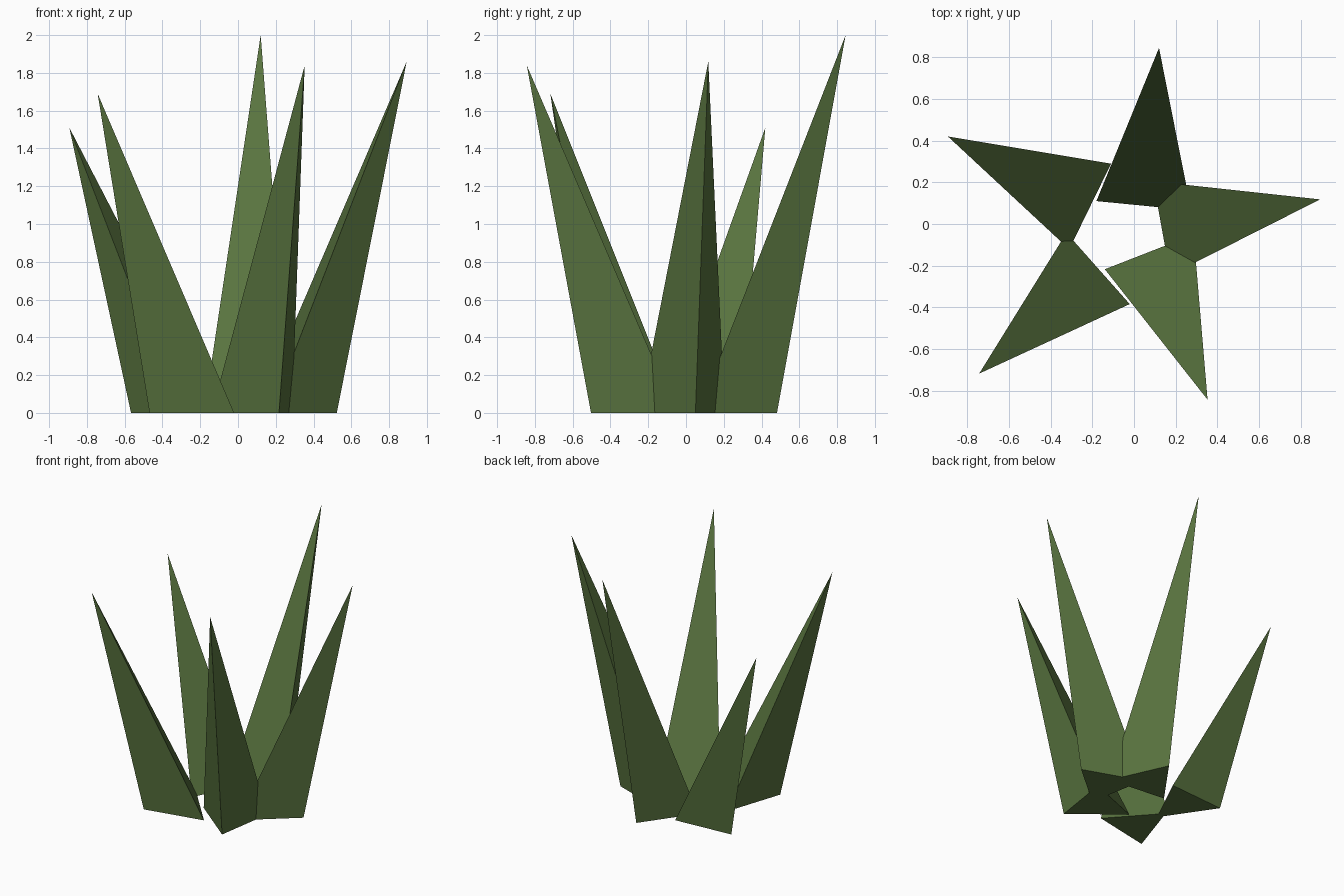
import bpy
import bmesh
from math import cos, sin, radians

if "Cube" in bpy.data.objects:
    bpy.data.objects.remove(bpy.data.objects["Cube"])

RADIUS = 0.264   # circumradius of each triangular blade foot

green = bpy.data.materials.new("leaf_green")
green.diffuse_color = (0.10, 0.175, 0.05, 1)
green.use_nodes = True
green.node_tree.nodes["Principled BSDF"].inputs["Base Color"].default_value = green.diffuse_color


def blade(name, x, y, heading, tip):
    """Three-sided spike: equilateral foot with one corner pointing outward, leaning to tip."""
    bm = bmesh.new()
    foot = []
    for k in range(3):
        a = radians(heading + 120 * k)
        foot.append(bm.verts.new((x + RADIUS * cos(a), y + RADIUS * sin(a), 0)))
    apex = bm.verts.new(tip)
    bm.faces.new(foot[::-1])
    for k in range(3):
        bm.faces.new((foot[k], foot[(k + 1) % 3], apex))
    bmesh.ops.recalc_face_normals(bm, faces=bm.faces)
    mesh = bpy.data.meshes.new(name)
    bm.to_mesh(mesh)
    bm.free()
    mesh.materials.append(green)
    bpy.context.collection.objects.link(bpy.data.objects.new(name, mesh))


# Five grass blades fanned around the centre
blade("grass_blade_right", 0.263, 0.003, 10.2, (0.893, 0.118, 1.86))
blade("grass_blade_back", 0.060, 0.219, 84.4, (0.120, 0.845, 2.0))
blade("grass_blade_left_back", -0.329, 0.142, 154.0, (-0.893, 0.420, 1.51))
blade("grass_blade_left_front", -0.271, -0.301, 221.6, (-0.743, -0.718, 1.69))
blade("grass_blade_front", 0.121, -0.257, 291.3, (0.353, -0.843, 1.84))
